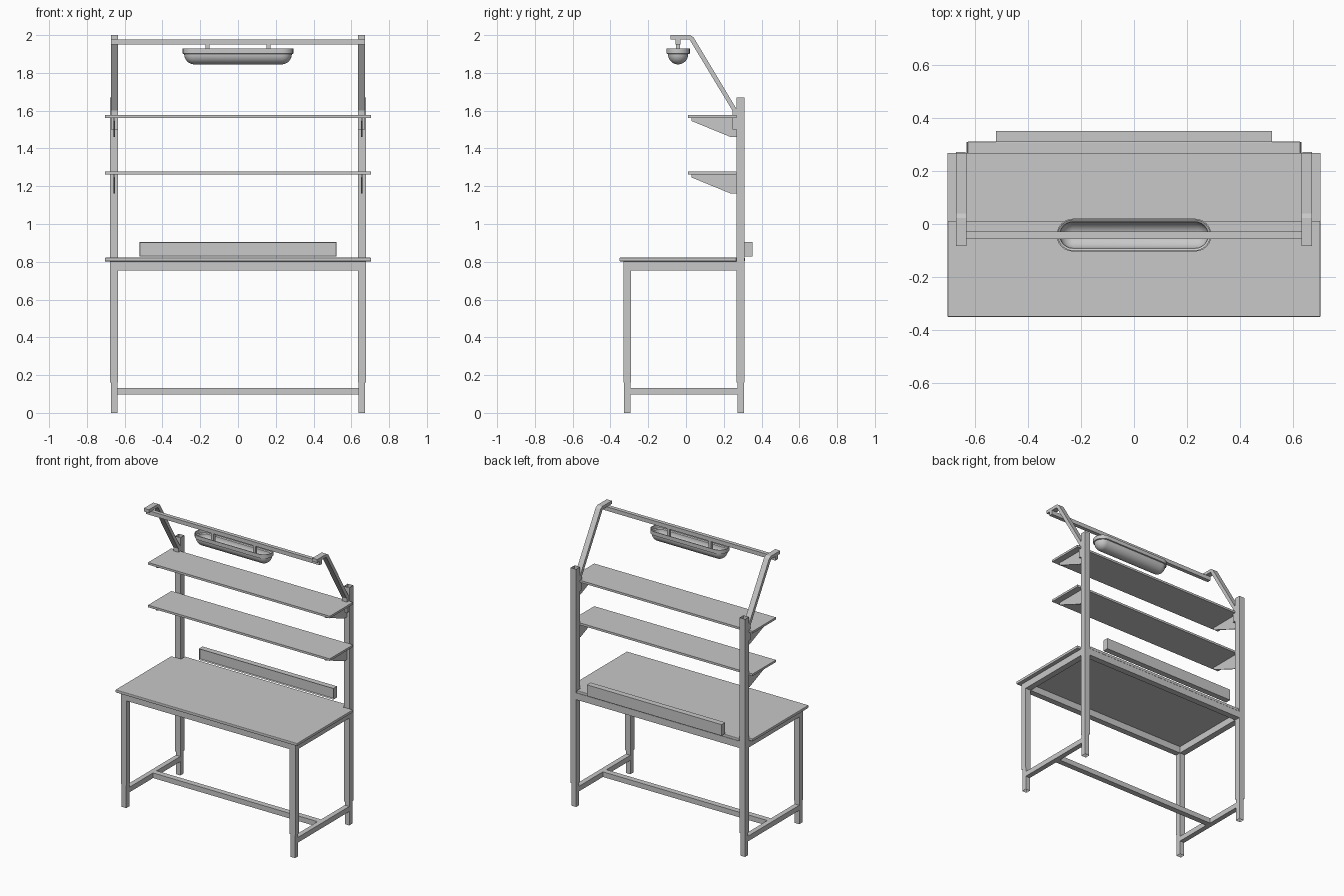
import bpy, bmesh, math
from mathutils import Vector

cube = bpy.data.objects.get("Cube")
if cube:
    bpy.data.objects.remove(cube, do_unlink=True)

grey = bpy.data.materials.new("light_grey_paint")
grey.use_nodes = True
colour = (0.58, 0.58, 0.58, 1)
grey.diffuse_color = colour
grey.node_tree.nodes["Principled BSDF"].inputs["Base Color"].default_value = colour


def finish(name, bm, smooth=False):
    """Turn a bmesh into a named, painted object."""
    mesh = bpy.data.meshes.new(name)
    bm.to_mesh(mesh)
    bm.free()
    mesh.materials.append(grey)
    ob = bpy.data.objects.new(name, mesh)
    bpy.context.scene.collection.objects.link(ob)
    if smooth:
        bpy.ops.object.select_all(action='DESELECT')
        ob.select_set(True)
        bpy.context.view_layer.objects.active = ob
        bpy.ops.object.shade_smooth_by_angle(angle=math.radians(35))
    return ob


def prism(name, points, axis, lo, hi, capped=True):
    """Extrude a 2D outline along an axis from lo to hi."""
    def place(p, d):
        q = list(p)
        q.insert(axis, d)
        return q
    bm = bmesh.new()
    a = [bm.verts.new(place(p, lo)) for p in points]
    b = [bm.verts.new(place(p, hi)) for p in points]
    n = len(points)
    for i in range(n):
        j = (i + 1) % n
        bm.faces.new((a[i], a[j], b[j], b[i]))
    if capped:
        bm.faces.new(a[::-1])
        bm.faces.new(b)
    bmesh.ops.recalc_face_normals(bm, faces=bm.faces)
    return finish(name, bm)


def box(name, x, y, z, capped=True):
    outline = [(x[0], y[0]), (x[1], y[0]), (x[1], y[1]), (x[0], y[1])]
    return prism(name, outline, 2, z[0], z[1], capped)


def span(side, lo, hi):
    return tuple(sorted((side * lo, side * hi)))


FRONT, BACK = (-0.332, -0.29), (0.268, 0.311)   # depth of front legs and rear posts
IN, OUT = 0.634, 0.677                          # inner and outer faces of the posts

# Worktop with a tongue reaching back between the posts
half = [(0.705, -0.352), (0.705, 0.267), (0.63, 0.267), (0.63, 0.312)]
top = prism("worktop", half + [(-x, y) for x, y in reversed(half)], 2, 0.802, 0.822)
bevel = top.modifiers.new("soft_edge", 'BEVEL')
bevel.width = 0.004
bevel.segments = 2

# Front and rear aprons, centre stretcher
for name, y in (("front_apron", FRONT), ("back_apron", BACK)):
    box(name, (-IN, IN), y, (0.755, 0.802))
box("centre_stretcher", (-0.638, 0.638), (-0.03, 0.01), (0.097, 0.133))

# Shelves
SHELVES = {"lower_shelf": 1.262, "upper_shelf": 1.561}
for name, z in SHELVES.items():
    box(name, (-0.705, 0.705), (0.01, 0.268), (z, z + 0.015))

# Parts repeated on both sides
for word, s in (("left", 1), ("right", -1)):
    post, foot = span(s, IN, OUT), span(s, IN + 0.004, OUT - 0.004)
    for name, y, height in (("front_leg", FRONT, 0.802), ("rear_post", BACK, 1.67)):
        box(f"{word}_{name}", post, y, (0.16, height), capped=False)
        box(f"{word}_{name}_foot", foot, (y[0] + 0.004, y[1] - 0.004), (0, 0.17), capped=False)
    box(f"{word}_side_apron", post, (FRONT[1], BACK[0]), (0.755, 0.802))
    box(f"{word}_low_stretcher", foot, (FRONT[1] - 0.004, BACK[0] + 0.004), (0.097, 0.133))
    # Thin shelf brackets
    for name, z in SHELVES.items():
        plate = [(0.03, z), (0.03, z - 0.016), (0.235, z - 0.1),
                 (0.268, z - 0.1), (0.268, z)]
        prism(f"{word}_{name}_bracket", plate, 0, *span(s, 0.652, 0.659))
    # Bent lamp arm
    arm = [(0.268, 1.5), (0.268, 1.608), (0.04, 1.988), (0.022, 2.0), (-0.083, 2.0),
           (-0.083, 1.978), (0.018, 1.978), (0.246, 1.6), (0.246, 1.5)]
    prism(f"{word}_lamp_arm", arm, 0, *span(s, IN, 0.673))

# Cable box behind the worktop with a recessed front panel
cable = box("cable_box", (-0.522, 0.522), (0.311, 0.352), (0.827, 0.905))
bm = bmesh.new()
bm.from_mesh(cable.data)
bm.normal_update()
panel = [f for f in bm.faces if f.normal.y < -0.9]
bmesh.ops.inset_region(bm, faces=panel, thickness=0.006, depth=0)
bmesh.ops.translate(bm, verts=list({v for f in panel for v in f.verts}), vec=(0, 0.01, 0))
bm.to_mesh(cable.data)
bm.free()

# Lamp rail and hangers
box("lamp_rail", (-0.673, 0.673), (-0.056, -0.029), (1.95, 1.978))
for word, s in (("left", 1), ("right", -1)):
    box(f"{word}_lamp_hanger", span(s, 0.152, 0.172), (-0.053, -0.033), (1.852, 1.95))

# Hollow lamp trough: stadium rings following a rounded section
STEPS = 8
curve = [math.pi / 2 * i / STEPS for i in range(STEPS + 1)]
outer = [(0.054 * math.sin(t), 1.9 - 0.055 * math.cos(t)) for t in curve]
inner = [(0.05 * math.sin(t), 1.9 - 0.051 * math.cos(t)) for t in reversed(curve)]
section = outer + [(0.062, 1.902), (0.062, 1.929), (0.057, 1.929), (0.057, 1.905)] + inner
bm = bmesh.new()
rings = []
for r, z in section:
    ring = []
    for s in (1, -1):
        for i in range(13):
            a = math.pi * (i / 12 - 0.5)
            ring.append(bm.verts.new((s * (0.231 + r * math.cos(a)),
                                      -0.042 + s * r * math.sin(a), z)))
    rings.append(ring)
for low, high in zip(rings, rings[1:]):
    n = len(low)
    for i in range(n):
        j = (i + 1) % n
        bm.faces.new((low[i], low[j], high[j], high[i]))
bmesh.ops.remove_doubles(bm, verts=bm.verts, dist=0.0002)
bmesh.ops.recalc_face_normals(bm, faces=bm.faces)
finish("lamp_trough", bm, smooth=True)
